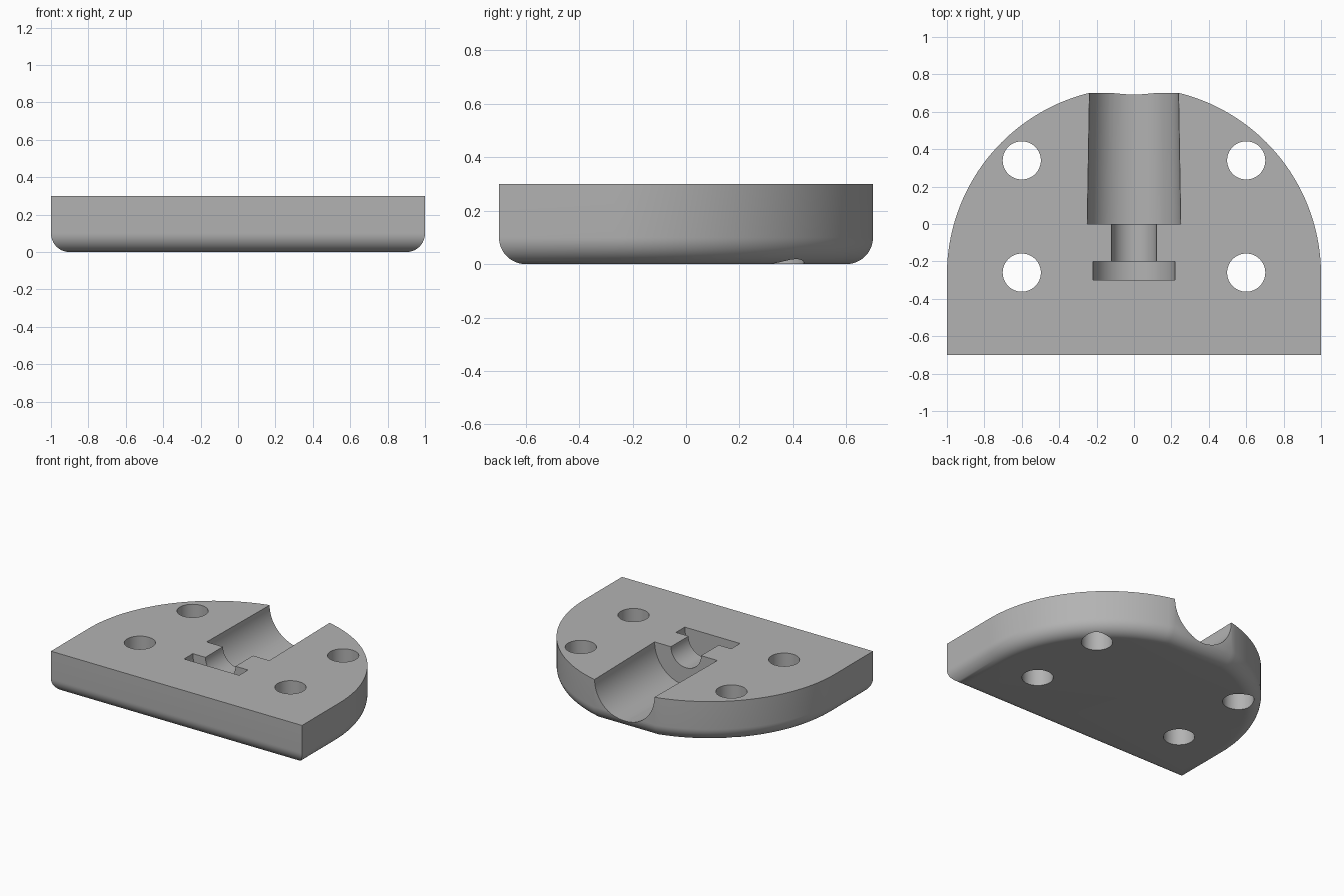
import bpy, bmesh, math
from mathutils import Matrix, Vector

cube = bpy.data.objects.get("Cube")
if cube:
    bpy.data.objects.remove(cube, do_unlink=True)

HEIGHT, HALF, FILLET = 0.30, 0.70, 0.10
ARC_Y = -0.27          # centre of the rounded end


def material(name, rgb):
    mat = bpy.data.materials.new(name)
    mat.use_nodes = True
    mat.diffuse_color = (*rgb, 1)
    mat.node_tree.nodes["Principled BSDF"].inputs["Base Color"].default_value = (*rgb, 1)
    return mat


def make_object(name, bm):
    bmesh.ops.recalc_face_normals(bm, faces=bm.faces)
    mesh = bpy.data.meshes.new(name)
    bm.to_mesh(mesh)
    bm.free()
    obj = bpy.data.objects.new(name, mesh)
    bpy.context.collection.objects.link(obj)
    return obj


def outline(inset, z, steps=32):
    """Flat front, straight sides, round end with a short flat at the back."""
    r = 1 - inset
    end = math.asin((HALF - inset - ARC_Y) / r)
    half = [(r, inset - HALF)]
    for i in range(steps + 1):
        a = end * i / steps
        half.append((r * math.cos(a), ARC_Y + r * math.sin(a)))
    points = half + [(-x, y) for x, y in reversed(half)]
    return [Vector((x, y, z)) for x, y in points]


def make_plate():
    bm = bmesh.new()
    levels = []
    for i in range(13):
        a = math.pi / 2 * i / 12
        levels.append((FILLET * (1 - math.sin(a)), FILLET * (1 - math.cos(a))))
    levels.append((0, HEIGHT))
    rings = [[bm.verts.new(p) for p in outline(d, z)] for d, z in levels]
    for low, high in zip(rings, rings[1:]):
        for i in range(len(low)):
            j = (i + 1) % len(low)
            bm.faces.new((low[i], low[j], high[j], high[i]))
    bm.faces.new(rings[0])
    bm.faces.new(rings[-1])
    return make_object("base_plate", bm)


def cut_round(plate, name, r1, r2, length, matrix):
    bm = bmesh.new()
    bmesh.ops.create_cone(bm, cap_ends=True, segments=64, radius1=r1, radius2=r2,
                          depth=length, matrix=matrix)
    cutter = make_object(name, bm)
    cutter.data.materials.append(grey)
    cutter.hide_render = True
    mod = plate.modifiers.new(name, "BOOLEAN")
    mod.operation, mod.solver, mod.object = "DIFFERENCE", "EXACT", cutter
    bpy.context.view_layer.objects.active = plate
    bpy.ops.object.modifier_apply(modifier=name)
    bpy.data.objects.remove(cutter, do_unlink=True)


grey = material("neutral_grey", (0.45, 0.45, 0.45))
plate = make_plate()
plate.data.materials.append(grey)

# Four bolt holes
for x in (-0.6, 0.6):
    for y in (-0.26, 0.34):
        cut_round(plate, "bolt_hole", 0.102, 0.102, 1, Matrix.Translation((x, y, 0.2)))

# Stepped channel: tapered socket, neck and collar slot, as (front, back, r front, r back)
for name, y1, y2, r1, r2 in (("socket", 0, 0.84, 0.25, 0.236),
                             ("neck", -0.25, 0.05, 0.12, 0.12),
                             ("collar_slot", -0.3, -0.2, 0.22, 0.22)):
    place = Matrix.Translation((0, (y1 + y2) / 2, HEIGHT)) @ Matrix.Rotation(-math.pi / 2, 4, "X")
    cut_round(plate, name, r1, r2, y2 - y1, place)

# Smooth curves, sharp edges
bpy.ops.object.select_all(action="DESELECT")
plate.select_set(True)
bpy.context.view_layer.objects.active = plate
bpy.ops.object.shade_smooth_by_angle(angle=math.radians(30))
